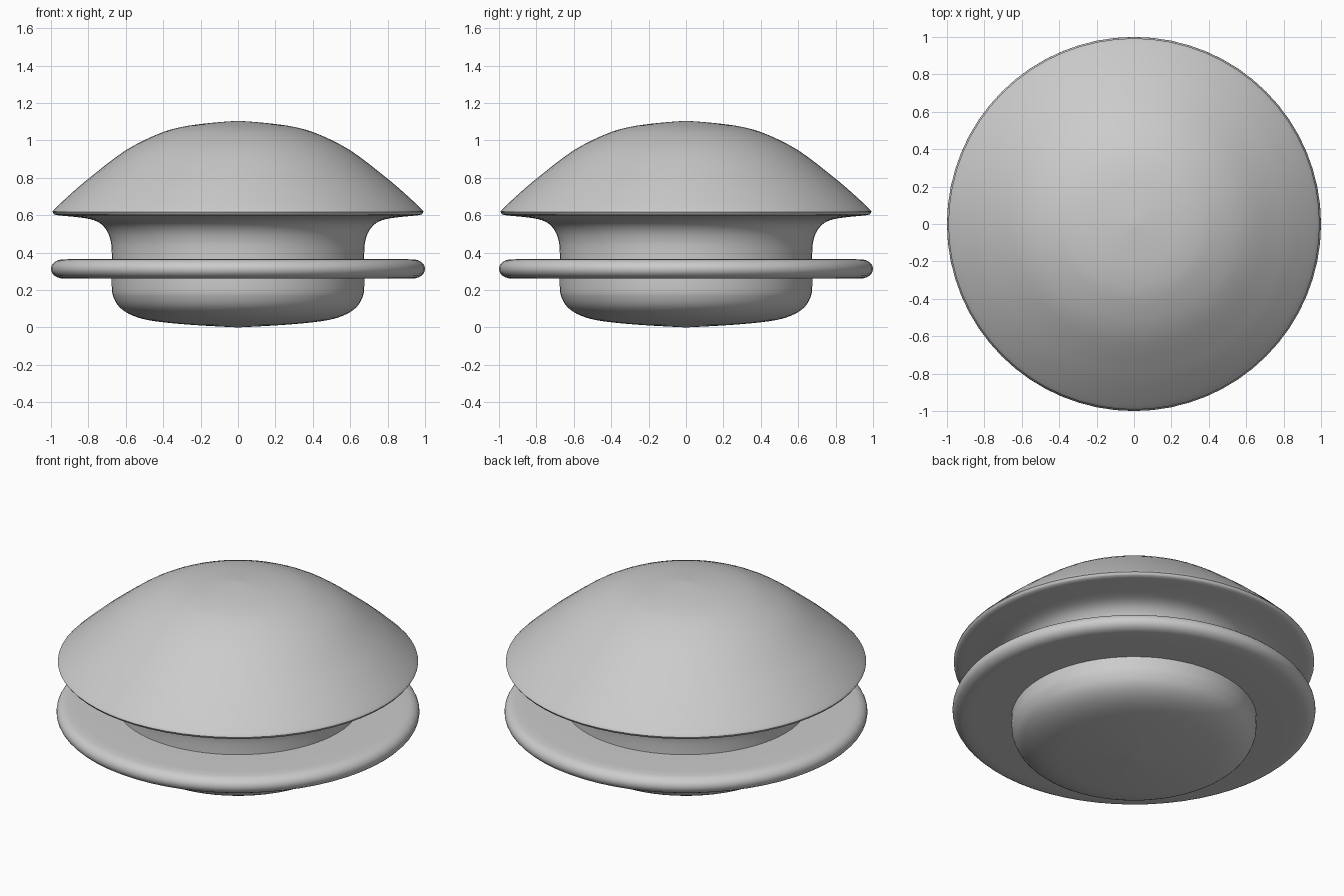
import bpy
import math
from mathutils import Vector

if "Cube" in bpy.data.objects:
    bpy.data.objects.remove(bpy.data.objects["Cube"])

SEGMENTS = 64


def smooth_path(points, steps=4):
    """Catmull-Rom curve through (radius, height) points."""
    p = [Vector(q) for q in points]
    p = [p[0]] + p + [p[-1]]
    out = []
    for a, b, c, d in zip(p, p[1:], p[2:], p[3:]):
        for i in range(steps):
            t = i / steps
            out.append(0.5 * (2 * b + (c - a) * t + (2 * a - 5 * b + 4 * c - d) * t * t
                              + (3 * b - a - 3 * c + d) * t ** 3))
    return out + [p[-1]]


def lathe(name, profile, closed=False):
    """Revolve a profile, listed bottom to top on the outside, around z."""
    verts, rings, faces = [], [], []
    for r, z in profile:
        start = len(verts)
        if r < 1e-4:
            verts.append((0, 0, z))
            rings.append([start] * SEGMENTS)
        else:
            for s in range(SEGMENTS):
                a = math.tau * s / SEGMENTS
                verts.append((r * math.cos(a), r * math.sin(a), z))
            rings.append(list(range(start, start + SEGMENTS)))
    pairs = list(zip(rings, rings[1:]))
    if closed:
        pairs.append((rings[-1], rings[0]))
    for lo, hi in pairs:
        for s in range(SEGMENTS):
            t = (s + 1) % SEGMENTS
            faces.append(tuple(dict.fromkeys((lo[s], lo[t], hi[t], hi[s]))))
    mesh = bpy.data.meshes.new(name)
    mesh.from_pydata(verts, [], faces)
    mesh.update()
    obj = bpy.data.objects.new(name, mesh)
    bpy.context.collection.objects.link(obj)
    bpy.ops.object.select_all(action='DESELECT')
    obj.select_set(True)
    bpy.context.view_layer.objects.active = obj
    bpy.ops.object.shade_smooth_by_angle(angle=math.radians(40))
    return obj


# Rounded base and stem flaring into the underside of the cap
stem = smooth_path([(0, 0), (0.25, 0.014), (0.45, 0.034), (0.56, 0.062), (0.63, 0.105),
                    (0.665, 0.16), (0.675, 0.22), (0.675, 0.40), (0.684, 0.475),
                    (0.71, 0.53), (0.755, 0.567), (0.83, 0.586), (0.96, 0.599)])
# Thin lip and domed cap
cap = smooth_path([(0.982, 0.604), (0.989, 0.615), (0.984, 0.630), (0.893, 0.715),
                   (0.786, 0.806), (0.60, 0.947), (0.43, 1.033), (0.30, 1.072),
                   (0.15, 1.093), (0, 1.105)])
lathe("stem_and_cap", stem + cap)

# Flat ring with a rounded rim around the stem
rim = [(0.92 + 0.08 * math.cos(a) ** 0.8 if abs(math.cos(a)) > 1e-6 else 0.92,
        0.313 + 0.052 * math.sin(a))
       for a in (math.pi * (i / 12 - 0.5) for i in range(1, 12))]
lathe("ring", [(0.66, 0.261), (0.90, 0.261)] + rim + [(0.90, 0.365), (0.66, 0.365)], closed=True)
